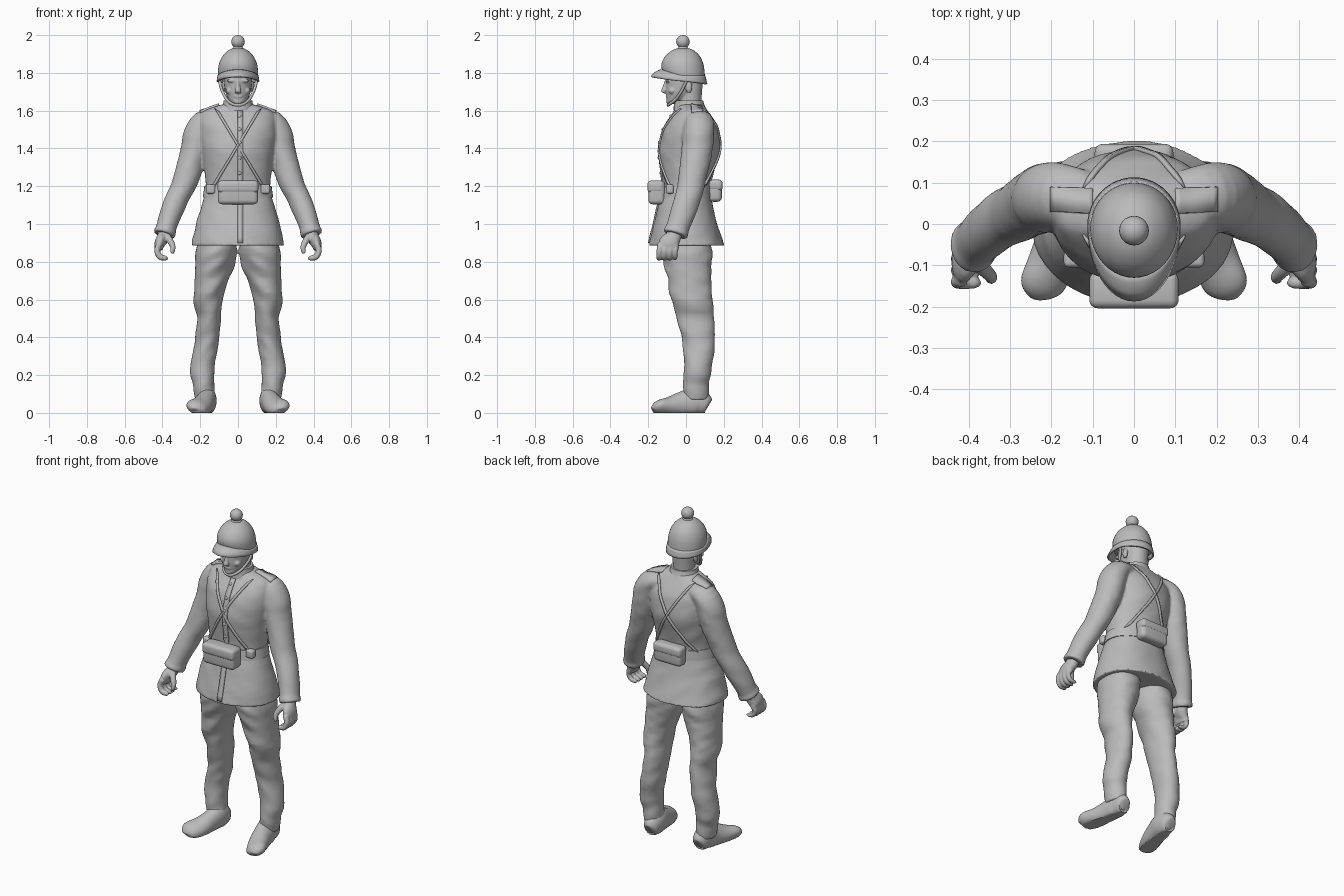
import bpy, bmesh, math
from mathutils import Vector, noise
from mathutils.bvhtree import BVHTree

if "Cube" in bpy.data.objects:
    bpy.data.objects.remove(bpy.data.objects["Cube"])

grey = bpy.data.materials.new("plain grey")
grey.use_nodes = True
GREY = (0.5, 0.5, 0.5, 1)
grey.diffuse_color = GREY
grey.node_tree.nodes["Principled BSDF"].inputs["Base Color"].default_value = GREY


def spline(a, b, c, d, t):
    return b + 0.5 * t * (c - a + t * (2*a - 5*b + 4*c - d + t * (3 * (b - c) + d - a)))


def loft(bm, rings, side=1, steps=4, sides=28, tilt=False, fold=0, floor=None, power=2):
    """Smooth skin through rings of (x, y, z, half width, half depth)."""
    pts = []
    for i in range(len(rings) - 1):
        a, b, c, d = (rings[max(0, min(len(rings) - 1, i + k))] for k in (-1, 0, 1, 2))
        for s in range(steps):
            pts.append([spline(*v, s / steps) for v in zip(a, b, c, d)])
    pts.append(list(rings[-1]))
    loops = []
    for i, p in enumerate(pts):
        mid = Vector(p[:3])
        along = Vector(pts[min(i + 1, len(pts) - 1)][:3]) - Vector(pts[max(i - 1, 0)][:3])
        turn = Vector((0, 0, -1)).rotation_difference(along)
        loop = []
        for k in range(sides):
            t = math.tau * k / sides
            u, w = (math.copysign(abs(f(t)) ** (2 / power), f(t)) for f in (math.cos, math.sin))
            off = Vector((u * p[3], w * p[4], 0))
            if tilt:
                off.rotate(turn)
            co = mid + off
            if fold:
                co = mid + off * (1 + fold * noise.noise(Vector((co.x * 8, co.y * 8, co.z * 16 + co.x * 9))))
            if floor is not None:
                co.z = max(co.z, floor)
            loop.append(bm.verts.new((co.x * side, co.y, co.z)))
        loops.append(loop)
    for l, m in zip(loops, loops[1:]):
        for k in range(sides):
            n = (k + 1) % sides
            bm.faces.new((l[k], l[n], m[n], m[k]))
    bm.faces.new(loops[0])
    bm.faces.new(loops[-1])


def ball(bm, x, y, z, rx, ry, rz):
    vs = bmesh.ops.create_uvsphere(bm, u_segments=20, v_segments=12, radius=1)["verts"]
    for v in vs:
        v.co = Vector((x + v.co.x * rx, y + v.co.y * ry, z + v.co.z * rz))


def finish(bm, name, voxel=0, smooth=2, thick=0):
    bmesh.ops.recalc_face_normals(bm, faces=bm.faces)
    mesh = bpy.data.meshes.new(name)
    bm.to_mesh(mesh)
    bm.free()
    mesh.materials.append(grey)
    ob = bpy.data.objects.new(name, mesh)
    bpy.context.collection.objects.link(ob)
    bpy.ops.object.select_all(action="DESELECT")
    ob.select_set(True)
    bpy.context.view_layer.objects.active = ob
    bpy.ops.object.shade_smooth_by_angle(angle=math.radians(40))
    if thick:
        mod = ob.modifiers.new("thickness", "SOLIDIFY")
        mod.thickness, mod.offset = thick, 0
    if voxel:
        mod = ob.modifiers.new("blend", "REMESH")
        mod.mode, mod.voxel_size, mod.use_smooth_shade = "VOXEL", voxel, True
        mod = ob.modifiers.new("soften", "SMOOTH")
        mod.factor, mod.iterations = 0.5, smooth
    return ob


def part(name, rings, **kw):
    bm = bmesh.new()
    loft(bm, rings, **kw)
    return finish(bm, name)


def block(name, centre, size, bevel, lean=0):
    bm = bmesh.new()
    bmesh.ops.create_cube(bm, size=1)
    bmesh.ops.scale(bm, vec=size, verts=bm.verts)
    bmesh.ops.bevel(bm, geom=bm.edges[:], offset=bevel, segments=4, profile=0.5, affect="EDGES")
    ob = finish(bm, name)
    ob.location, ob.rotation_euler = centre, (lean, 0, 0)


# Jacket: torso, sleeves and cuffs in one skin
bm = bmesh.new()
loft(bm, [(0, .005, .885, .246, .197), (0, .003, .9, .244, .194), (0, -.002, 1, .222, .168),
          (0, -.002, 1.1, .192, .145), (0, .004, 1.19, .172, .127), (0, .011, 1.3, .18, .144),
          (0, .019, 1.4, .194, .159), (0, .025, 1.5, .205, .143), (0, .028, 1.56, .2, .112),
          (0, .03, 1.6, .175, .085), (0, .025, 1.632, .09, .07)], sides=48, fold=.025, power=2.15)
torso = BVHTree.FromBMesh(bm)
for side in (1, -1):
    loft(bm, [(.12, .06, 1.55, .055, .07), (.18, .068, 1.535, .066, .08), (.213, .066, 1.47, .074, .084),
              (.228, .06, 1.4, .074, .082), (.278, .03, 1.23, .067, .073), (.32, .01, 1.14, .061, .069),
              (.357, -.02, 1.05, .058, .065), (.381, -.046, .975, .055, .062),
              (.384, -.05, .962, .059, .066), (.39, -.056, .942, .058, .065)],
         side, tilt=True, fold=.06)
jacket = finish(bm, "jacket", .008)
bpy.context.view_layer.update()
done = jacket.evaluated_get(bpy.context.evaluated_depsgraph_get())
cloth = BVHTree.FromPolygons([v.co for v in done.data.vertices], [p.vertices[:] for p in done.data.polygons])


def ribbon(name, start, end, across, ray, tree=torso, count=24, thick=.012):
    """Flat strap thrown on to the cloth along a ray."""
    bm = bmesh.new()
    ray, across, last = Vector(ray), Vector(across), None
    for i in range(count + 1):
        p = Vector(start).lerp(Vector(end), i / count)
        hits = [tree.ray_cast(p + across * s - ray, ray)[0] for s in (-.5, .5)]
        if None in hits:
            last = None
            continue
        pair = [bm.verts.new(h - ray * .003) for h in hits]
        if last:
            bm.faces.new((last[0], last[1], pair[1], pair[0]))
        last = pair
    finish(bm, name, thick=thick)


# Crossed straps, front opening, shoulder flaps
for side, word in ((1, "left"), (-1, "right")):
    for ray, face in ((1, "front"), (-1, "back")):
        ribbon(f"{word}_{face}_strap", (side * .11, 0, 1.6), (-side * .13, 0, 1.2),
               (.026, 0, side * .018), (0, ray, 0))
    ribbon(f"{word}_shoulder_flap", (side * .1, .055, 1.6), (side * .2, .06, 1.6),
           (0, .06, 0), (0, 0, -1), cloth, 10, .016)
    block(f"{word}_belt_clasp", (side * .145, -.085, 1.185), (.05, .04, .05), .012)
ribbon("jacket_opening", (.012, 0, 1.6), (.012, 0, .9), (.03, 0, 0), (0, 1, 0), thick=.008)

# Buttons
bm = bmesh.new()
for z in (1.57, 1.5, 1.43, 1.35, 1.27):
    hit = torso.ray_cast(Vector((0.008, -1, z)), Vector((0, 1, 0)))[0]
    ball(bm, hit.x, hit.y - .005, z, .01, .007, .01)
finish(bm, "buttons")

# Belt and pouches
part("belt", [(0, .002, 1.14, .186, .141), (0, .003, 1.17, .182, .138), (0, .004, 1.2, .178, .134)], sides=48)
block("front_pouch", (0, -.155, 1.167), (.212, .088, .125), .022)
block("front_pouch_flap", (0, -.16, 1.197), (.216, .088, .066), .02)
block("back_pouch", (0, .155, 1.175), (.185, .07, .115), .024)
block("back_pouch_flap", (0, .158, 1.205), (.19, .072, .06), .02)

# Collar
part("collar", [(0, .022, 1.6, .092, .088), (0, .016, 1.635, .079, .08), (0, .014, 1.655, .076, .076)])

# Trousers
bm = bmesh.new()
for side in (1, -1):
    loft(bm, [(.11, 0, .94, .105, .13), (.115, .005, .85, .108, .133), (.13, .013, .75, .1, .12),
              (.158, .03, .6, .077, .108), (.151, .05, .5, .065, .098), (.16, .064, .41, .064, .087),
              (.172, .066, .33, .066, .083), (.188, .061, .22, .064, .073), (.182, .056, .15, .058, .068),
              (.173, .05, .07, .053, .067)], side, fold=.11)
finish(bm, "trousers", .008)

# Boots
bm = bmesh.new()
for side in (1, -1):
    loft(bm, [(.165, .12, .04, .02, .03), (.165, .108, .045, .042, .053), (.166, .05, .06, .053, .075),
              (.178, -.02, .048, .053, .065), (.198, -.09, .033, .058, .05), (.222, -.145, .028, .056, .037),
              (.232, -.17, .02, .035, .022), (.234, -.176, .016, .012, .01)], side, tilt=True, floor=0)
finish(bm, "boots")

# Hands: palm, four curled fingers and thumb
bm = bmesh.new()
for side in (1, -1):
    loft(bm, [(.386, -.055, .97, .032, .04), (.396, -.068, .93, .033, .042),
              (.413, -.088, .9, .029, .055), (.42, -.092, .865, .02, .052)], side, tilt=True)
    for k in range(4):
        y = -.052 - .028 * k
        r = .016 if k else .013
        loft(bm, [(.416, y, .895, r, r), (.428, y - .004, .86, r, r), (.413, y - .006, .826, r, r),
                  (.382, y - .006, .82, r * .85, r * .85), (.373, y - .006, .824, .006, .006)],
             side, tilt=True, sides=12)
    loft(bm, [(.385, -.08, .945, .02, .02), (.362, -.11, .915, .018, .018), (.345, -.128, .88, .015, .015),
              (.348, -.134, .85, .011, .011), (.35, -.135, .843, .004, .004)], side, tilt=True, sides=12)
finish(bm, "hands", .005)

# Head: neck, skull, nose, brow, lips, ears
bm = bmesh.new()
loft(bm, [(0, .015, 1.58, .063, .064), (0, .02, 1.66, .061, .062), (0, .025, 1.76, .064, .065)])
loft(bm, [(0, -.074, 1.634, .018, .016), (0, -.066, 1.645, .036, .036), (0, -.045, 1.665, .053, .057),
          (0, -.024, 1.7, .067, .083), (0, -.012, 1.745, .074, .095), (0, -.01, 1.8, .076, .1)])
loft(bm, [(0, -.1, 1.76, .009, .012), (0, -.112, 1.725, .012, .013), (0, -.118, 1.702, .018, .014),
          (0, -.11, 1.692, .012, .008)], sides=14)
ball(bm, 0, -.096, 1.675, .025, .012, .006)
ball(bm, 0, -.092, 1.664, .02, .012, .006)
ball(bm, 0, -.088, 1.645, .022, .016, .012)
for side in (1, -1):
    ball(bm, side * .03, -.096, 1.758, .03, .012, .009)
    ball(bm, side * .045, -.073, 1.705, .02, .02, .018)
    ball(bm, side * .077, .015, 1.725, .01, .018, .032)
finish(bm, "head", .0045)

# Chin strap
bm = bmesh.new()
half = [(.1, .005, 1.765), (.086, -.02, 1.71), (.06, -.055, 1.66), (.03, -.086, 1.635)]
path = half + [(0, -.095, 1.63)] + [(-x, y, z) for x, y, z in reversed(half)]
loft(bm, [(*p, .008, .008) for p in path], tilt=True, sides=10)
finish(bm, "chin_strap")

# Helmet: dome, flared brim, top ball
part("helmet_dome", [(0, -.006, 1.775, .105, .106), (0, -.014, 1.81, .106, .112), (0, -.019, 1.85, .1, .11),
                     (0, -.018, 1.89, .081, .09), (0, -.016, 1.92, .05, .056),
                     (0, -.015, 1.934, .015, .017)], sides=40)
bm = bmesh.new()
loops = []
for blend in (0, .35, .7, 1):
    loop = []
    for k in range(48):
        t = math.tau * k / 48
        c, s = math.cos(t), math.sin(t)
        front = max(0, -s) ** 1.5
        inner = Vector((.104 * c, -.01 + .108 * s, 1.785 + .03 * front))
        outer = Vector((.108 * c, -.004 + (.18 if s < 0 else .112) * s, 1.755 + .025 * front - .015 * max(0, s)))
        co = inner.lerp(outer, blend)
        co.z += .01 * math.sin(math.pi * blend) * front
        loop.append(bm.verts.new(co))
    loops.append(loop)
for a, b in zip(loops, loops[1:]):
    for k in range(48):
        n = (k + 1) % 48
        bm.faces.new((a[k], a[n], b[n], b[k]))
finish(bm, "helmet_brim", thick=.01)
part("ball_mount", [(0, -.016, 1.92, .034, .034), (0, -.016, 1.937, .024, .024), (0, -.016, 1.945, .018, .018)])
bm = bmesh.new()
ball(bm, 0, -.016, 1.965, .036, .036, .035)
finish(bm, "helmet_ball")
